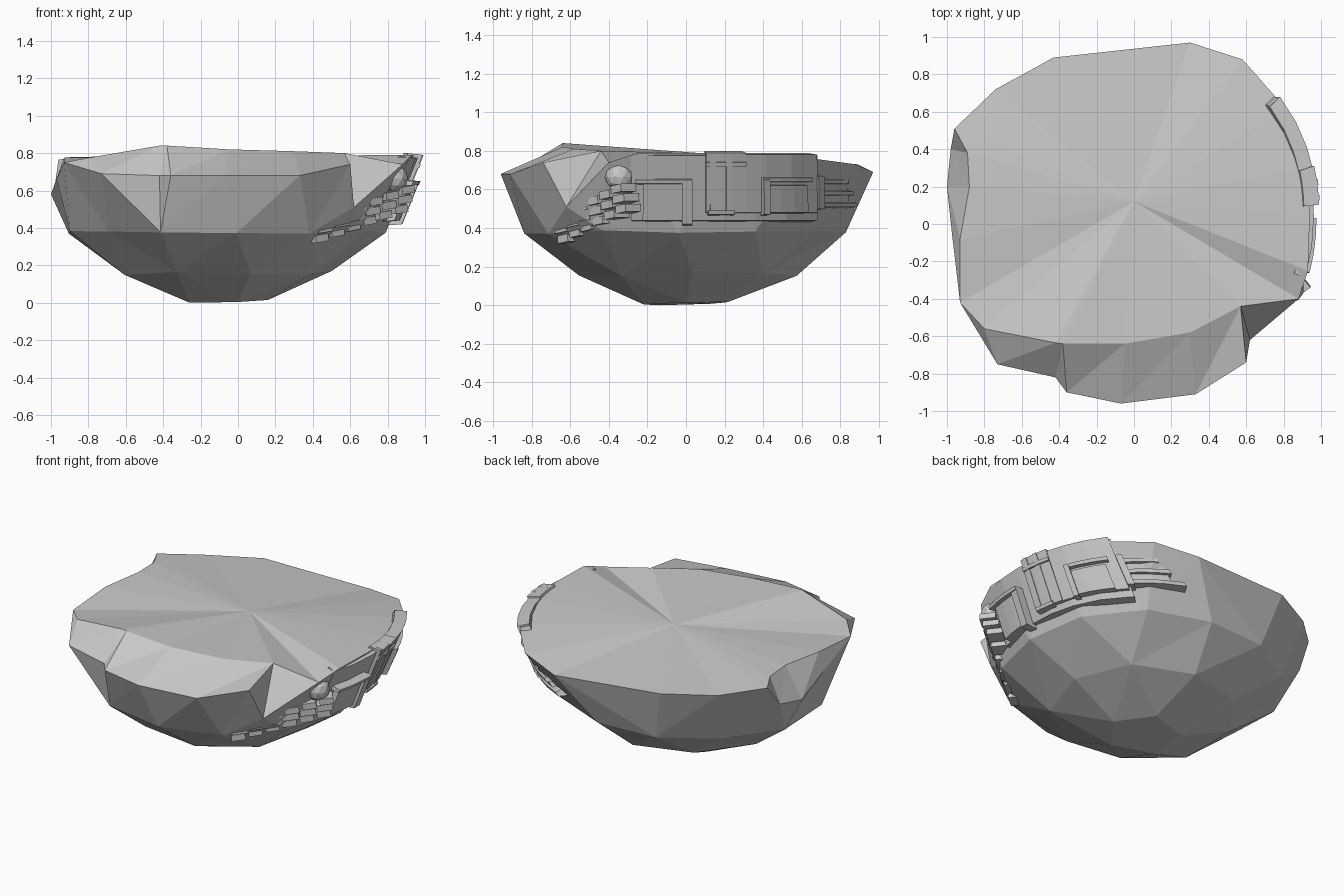
import bpy, bmesh, math, random
from mathutils import Vector, Matrix

if "Cube" in bpy.data.objects:
    bpy.data.objects.remove(bpy.data.objects["Cube"])

random.seed(4)
stone = bpy.data.materials.new("pale grey rock")
stone.diffuse_color = (0.58, 0.58, 0.58, 1)
stone.use_nodes = True
stone.node_tree.nodes["Principled BSDF"].inputs["Base Color"].default_value = stone.diffuse_color


def finish(bm, name):
    bmesh.ops.recalc_face_normals(bm, faces=bm.faces)
    me = bpy.data.meshes.new(name)
    bm.to_mesh(me)
    bm.free()
    me.materials.append(stone)
    ob = bpy.data.objects.new(name, me)
    bpy.context.collection.objects.link(ob)
    return ob


# ---- faceted half-boulder with broken rim ----
rim_pts = [(-.07, -.96, .68), (.33, -.91, .68), (.60, -.74, .74), (.62, -.62, .51),
           (.88, -.40, .74), (.93, -.25, .79), (.94, .05, .79), (.92, .30, .785),
           (.81, .62, .765), (.58, .88, .73), (.30, .97, .69), (-.43, .89, .73),
           (-.74, .72, .735), (-.96, .51, .765), (-.98, .40, .62), (-1.0, .20, .58),
           (-.97, -.08, .66), (-.93, -.42, .75), (-.73, -.75, .69),
           (-.42, -.82, .68), (-.36, -.90, .68)]
# plateau edge where it lies inside the rim (front slope, notch, left dent)
inner_pts = {0: (-.05, -.64, .82), 1: (.30, -.58, .81), 2: (.57, -.44, .80),
             14: (-.89, .38, .775), 15: (-.88, .20, .78),
             16: (-.93, -.08, .775), 18: (-.80, -.56, .775), 19: (-.42, -.635, .84),
             20: (-.38, -.64, .84)}
START = math.atan2(-.96, -.07) - .001


def sweep(v):
    return (math.atan2(v.co.y, v.co.x) - START) % math.tau


def ring(bm, n, cx, rx, ry, z, off, jitter):
    vs = []
    for i in range(n):
        a = START + math.tau * (i + off) / n
        k = 1 + random.uniform(-jitter, jitter)
        if z > .3 and 212 < math.degrees(a) % 360 < 245:   # recessed front left flank
            k *= .94
        vs.append(bm.verts.new((cx + rx * k * math.cos(a), ry * k * math.sin(a),
                                z + random.uniform(-jitter, jitter) * .6)))
    return sorted(vs, key=sweep)


def zip_rings(bm, a, b):
    """Triangulate between two rings of different counts, ordered by angle."""
    def ang(r, i):
        return sweep(r[i % len(r)]) + math.tau * (i // len(r))
    i = j = 0
    while i < len(a) or j < len(b):
        if j >= len(b) or (i < len(a) and ang(a, i + 1) <= ang(b, j + 1)):
            bm.faces.new((a[i % len(a)], a[(i + 1) % len(a)], b[j % len(b)]))
            i += 1
        else:
            bm.faces.new((a[i % len(a)], b[(j + 1) % len(b)], b[j % len(b)]))
            j += 1


bm = bmesh.new()
bottom = ring(bm, 5, -.07, .23, .23, .012, .3, .01)
low = ring(bm, 9, -.07, .58, .57, .16, .45, .02)
mid = ring(bm, 13, -.07, .86, .84, .38, .3, .02)
rim = [bm.verts.new(p) for p in rim_pts]
top = [bm.verts.new(inner_pts[i]) if i in inner_pts else v for i, v in enumerate(rim)]
top[3] = top[2]
bm.faces.new(bottom)
for a, b in ((bottom, low), (low, mid), (mid, rim)):
    zip_rings(bm, a, b)
centre = bm.verts.new((0, .12, .785))
for i in range(len(rim)):
    k = (i + 1) % len(rim)
    for tri in ((rim[i], rim[k], top[k]), (rim[i], top[k], top[i]), (top[i], top[k], centre)):
        if len(set(tri)) == 3:
            bm.faces.new(tri)
for v in bottom:                                  # slightly tilted underside
    v.co.z = .03 * max(0, v.co.x + .2) + .03 * max(0, v.co.y + .2)
lowest = min(v.co.z for v in bottom)
for v in bottom:
    v.co.z -= lowest
finish(bm, "boulder_half")


# ---- raised plates wrapped round the right side ----
def wall(y, z, t):
    r = .95 + .09 * max(y, 0) + (z - .79) * .4
    x = math.sqrt(r * r - y * y)
    return Vector((x * (1 + t / r), y * (1 + t / r), z))


def plate(name, y0, y1, z0, z1, t, n=3):
    bm = bmesh.new()
    rows = []
    for i in range(n + 1):
        y = y0 + (y1 - y0) * i / n
        rows.append([bm.verts.new(p) for p in (wall(y, z0, -.05), wall(y, z0 + .01, t),
                                               wall(y, z1 - .01, t), wall(y, z1, -.05))])
    for a, b in zip(rows, rows[1:]):
        for k in range(4):
            bm.faces.new((a[k], b[k], b[(k + 1) % 4], a[(k + 1) % 4]))
    bm.faces.new(rows[0])
    bm.faces.new(rows[-1][::-1])
    finish(bm, name)


plate("side_band", -.28, .67, .43, .785, .015, 6)
plate("front_panel", -.21, .01, .43, .64, .055)
plate("front_panel_cap", -.24, .03, .62, .66, .08)
plate("front_panel_post", -.02, .03, .41, .66, .075, 1)
plate("middle_panel", .10, .30, .47, .80, .035)
plate("rear_panel", .27, .66, .47, .79, .03)
plate("rear_inset_panel", .40, .60, .47, .63, .05)
plate("rear_inset_cap", .38, .62, .63, .67, .055)
plate("rear_inset_post", .38, .41, .46, .66, .06, 1)
for i, y in enumerate((.12, .20)):
    plate(f"middle_post_{i}", y, y + .03, .48, .80, .04, 1)
plate("middle_sill", .11, .24, .46, .50, .05)
plate("middle_header", .10, .30, .71, .75, .045)
plate("rear_slat_backing", .66, .83, .50, .66, .012)
for i in range(3):
    plate(f"rear_slat_{i}", .67, .86 - .02 * i, .50 + .06 * i, .54 + .06 * i, .03)
plate("rear_slat_post", .66, .69, .49, .68, .04, 1)

# ---- stepped blocks below the front right notch ----
bm = bmesh.new()
for i in range(6):
    for j in range(3):
        p = Vector((.42, -.60, .345)).lerp(Vector((.845, -.30, .50)), i / 5)
        p += Vector((.018, -.012, .052)) * j
        m = (Matrix.Translation(p) @ Matrix.Rotation(math.radians(38), 4, 'Z')
             @ Matrix.Rotation(math.radians(-8), 4, 'Y')
             @ Matrix.Diagonal((.085 + .012 * (j % 2), .10, .04, 1)))
        bmesh.ops.create_cube(bm, size=1, matrix=m)
finish(bm, "stepped_blocks")

# ---- rounded knob beside the notch ----
bm = bmesh.new()
bmesh.ops.create_icosphere(bm, subdivisions=2, radius=.075,
                           matrix=Matrix.Translation((.835, -.345, .665)))
finish(bm, "side_knob")
